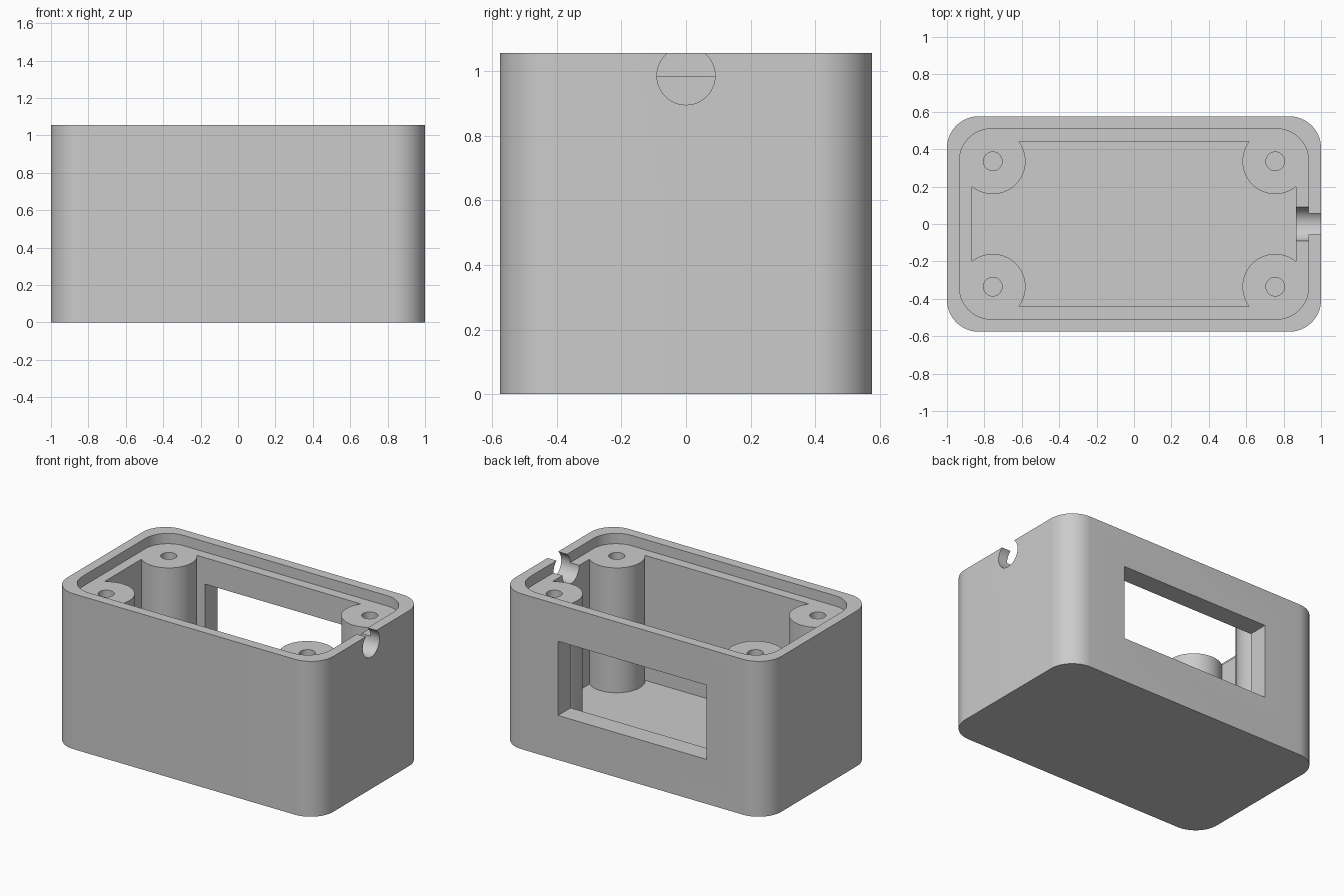
import bpy, bmesh
from math import sin, cos, pi, atan2, radians

if "Cube" in bpy.data.objects:
    bpy.data.objects.remove(bpy.data.objects["Cube"])

# Main dimensions
HX, HY, HEIGHT = 1.0, 0.576, 1.055      # outer half sizes and height
WALL, LIP = 0.135, 0.067                # wall thickness, lid lip thickness
LEDGE = 0.985                           # height of lid ledge and post tops
FLOOR = 0.137
CORNER = 0.17
POST_X, POST_Y, POST_R, SCREW_R = 0.755, 0.335, 0.175, 0.05


def arc(cx, cy, r, a0, a1, n):
    return [(cx + r * cos(a0 + (a1 - a0) * i / n),
             cy + r * sin(a0 + (a1 - a0) * i / n)) for i in range(n + 1)]


def rounded_rect(hx, hy, r):
    pts = []
    for k, (sx, sy) in enumerate([(1, 1), (-1, 1), (-1, -1), (1, -1)]):
        pts += arc(sx * (hx - r), sy * (hy - r), r, k * pi / 2, (k + 1) * pi / 2, 14)
    return pts


def prism(name, pts, z0, z1):
    """Extrude a counter-clockwise outline from z0 to z1."""
    bm = bmesh.new()
    face = bm.faces.new([bm.verts.new((x, y, z0)) for x, y in pts])
    top = bmesh.ops.extrude_face_region(bm, geom=[face])["geom"]
    bmesh.ops.translate(bm, vec=(0, 0, z1 - z0),
                        verts=[v for v in top if isinstance(v, bmesh.types.BMVert)])
    bmesh.ops.recalc_face_normals(bm, faces=bm.faces)
    mesh = bpy.data.meshes.new(name)
    bm.to_mesh(mesh)
    bm.free()
    obj = bpy.data.objects.new(name, mesh)
    bpy.context.collection.objects.link(obj)
    return obj


def cut(target, cutter):
    mod = target.modifiers.new("cut", 'BOOLEAN')
    mod.operation, mod.solver, mod.object = 'DIFFERENCE', 'EXACT', cutter
    bpy.context.view_layer.objects.active = target
    bpy.ops.object.modifier_apply(modifier=mod.name)
    bpy.data.objects.remove(cutter)


def circle(cx, cy, r, n):
    return arc(cx, cy, r, 0, 2 * pi, n)[:-1]


# Outer shell
box = prism("enclosure_box", rounded_rect(HX, HY, CORNER), 0, HEIGHT)

# Lid recess
cut(box, prism("lid_recess", rounded_rect(HX - LIP, HY - LIP, CORNER), LEDGE, HEIGHT + 0.1))

# Cavity outline that leaves a round screw post standing in each corner
ix, iy = HX - WALL, HY - WALL
dx, dy = ix - POST_X, iy - POST_Y
start = atan2(-(POST_R**2 - dx**2) ** 0.5, dx)
end = atan2(dy, -(POST_R**2 - dy**2) ** 0.5) - 2 * pi
quarter = arc(POST_X, POST_Y, POST_R, start, end, 32)
outline = (quarter + [(-x, y) for x, y in reversed(quarter)]
           + [(-x, -y) for x, y in quarter] + [(x, -y) for x, y in reversed(quarter)])
cut(box, prism("cavity", outline, FLOOR, HEIGHT + 0.1))

# Screw holes in the posts
for sx in (-1, 1):
    for sy in (-1, 1):
        cut(box, prism("screw_hole", circle(sx * POST_X, sy * POST_Y, SCREW_R, 32),
                       FLOOR, HEIGHT + 0.1))

# Display window in the back wall
cut(box, prism("window", [(-0.558, 0.38), (0.558, 0.38), (0.558, 0.7), (-0.558, 0.7)],
               0.302, 0.806))

# Cable notch in the right wall
notch = prism("cable_notch", circle(0, 0, 0.09, 48), 0.8, 1.1)
notch.rotation_euler = (0, pi / 2, 0)
notch.location = (0, 0, LEDGE)
bpy.context.view_layer.update()
cut(box, notch)

# Plain grey plastic
grey = bpy.data.materials.new("grey_plastic")
grey.diffuse_color = (0.6, 0.6, 0.6, 1)
grey.use_nodes = True
grey.node_tree.nodes["Principled BSDF"].inputs["Base Color"].default_value = grey.diffuse_color
box.data.materials.clear()
box.data.materials.append(grey)
for p in box.data.polygons:
    p.material_index = 0

bpy.ops.object.select_all(action='DESELECT')
box.select_set(True)
bpy.context.view_layer.objects.active = box
bpy.ops.object.shade_smooth_by_angle(angle=radians(30))
